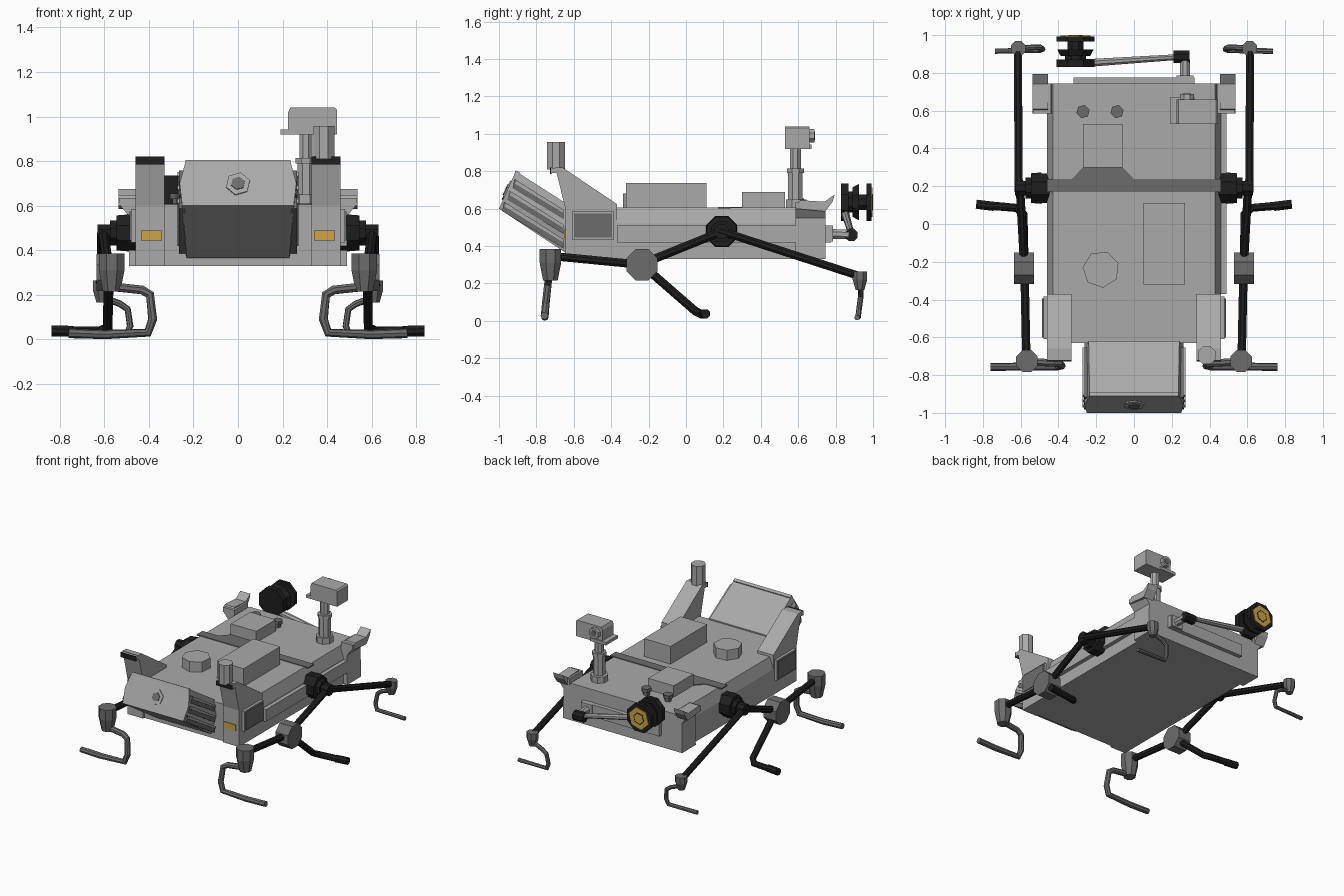
import bpy, bmesh, math
from mathutils import Vector


def material(name, r, g, b):
    m = bpy.data.materials.new(name)
    m.diffuse_color = (r, g, b, 1)
    return m


LIGHT = material("light_grey", 0.40, 0.40, 0.40)
MID = material("mid_grey", 0.15, 0.15, 0.15)
BLACK = material("black", 0.013, 0.013, 0.013)
GOLD = material("gold", 0.62, 0.37, 0.06)


def finish(name, bm, mat):
    bmesh.ops.recalc_face_normals(bm, faces=bm.faces)
    me = bpy.data.meshes.new(name)
    bm.to_mesh(me)
    bm.free()
    me.materials.append(mat)
    ob = bpy.data.objects.new(name, me)
    bpy.context.collection.objects.link(ob)
    return ob


def prism(name, pts, axis, lo, hi, mat):
    """Extrude a 2D profile along axis: x uses (y,z), y uses (x,z), z uses (x,y)."""
    put = {"x": lambda a, b, t: (t, a, b),
           "y": lambda a, b, t: (a, t, b),
           "z": lambda a, b, t: (a, b, t)}[axis]
    bm = bmesh.new()
    rings = [[bm.verts.new(put(a, b, t)) for a, b in pts] for t in (lo, hi)]
    n = len(pts)
    for r in rings:
        bm.faces.new(r)
    for i in range(n):
        j = (i + 1) % n
        bm.faces.new((rings[0][i], rings[0][j], rings[1][j], rings[1][i]))
    return finish(name, bm, mat)


def box(name, x0, x1, y0, y1, z0, z1, mat):
    return prism(name, [(x0, y0), (x1, y0), (x1, y1), (x0, y1)], "z", z0, z1, mat)


def tube(name, path, radii, mat, n=8):
    """Sweep an n-gon along a path, one radius for all points or one each."""
    path = [Vector(p) for p in path]
    if not isinstance(radii, (list, tuple)):
        radii = [radii] * len(path)
    bm = bmesh.new()
    rings = []
    ref = (path[-1] - path[0]).orthogonal().normalized()
    for i, p in enumerate(path):
        d = Vector()
        if i and (p - path[i - 1]).length > 1e-6:
            d += (p - path[i - 1]).normalized()
        if i < len(path) - 1 and (path[i + 1] - p).length > 1e-6:
            d += (path[i + 1] - p).normalized()
        d.normalize()
        ref = (ref - d * ref.dot(d)).normalized()
        side = d.cross(ref)
        rings.append([bm.verts.new(p + radii[i] * (ref * math.cos(a) + side * math.sin(a)))
                      for a in (2 * math.pi * (k + 0.5) / n for k in range(n))])
    for a, b in zip(rings, rings[1:]):
        for k in range(n):
            j = (k + 1) % n
            bm.faces.new((a[k], a[j], b[j], b[k]))
    bm.faces.new(rings[0])
    bm.faces.new(rings[-1])
    return finish(name, bm, mat)


def hull(name, pts, mat):
    bm = bmesh.new()
    for p in pts:
        bm.verts.new(p)
    bmesh.ops.convex_hull(bm, input=bm.verts)
    bmesh.ops.dissolve_limit(bm, angle_limit=0.02, verts=bm.verts, edges=bm.edges)
    return finish(name, bm, mat)


# Main body with slightly chamfered deck edges
prism("body", [(-0.46, 0.33), (0.46, 0.33), (0.46, 0.52), (0.43, 0.605),
               (-0.43, 0.605), (-0.46, 0.52)], "y", -0.63, 0.745, LIGHT)
box("side_ledge", 0.45, 0.49, -0.37, 0.59, 0.42, 0.51, LIGHT)
box("rear_plate", -0.32, 0.32, 0.74, 0.775, 0.42, 0.51, LIGHT)

# Deck equipment
box("deck_box_small", -0.27, -0.06, 0.30, 0.53, 0.60, 0.69, LIGHT)
box("deck_box_large", 0.05, 0.27, -0.32, 0.11, 0.60, 0.737, LIGHT)
tube("deck_drum", [(-0.175, -0.24, 0.60), (-0.175, -0.24, 0.68)], 0.098, LIGHT, 7)
for x in (-0.27, -0.09):
    tube("deck_stud", [(x, 0.595, 0.60), (x, 0.595, 0.63)], 0.025, MID, 6)
    tube("deck_stud_cap", [(x, 0.595, 0.63), (x, 0.595, 0.655)], 0.036, MID, 6)
prism("deck_band", [(-0.46, 0.17), (0.46, 0.17), (0.46, 0.238), (0.0, 0.238),
                    (-0.06, 0.30), (-0.27, 0.30), (-0.33, 0.238), (-0.46, 0.238)],
      "z", 0.602, 0.61, MID)

# Tilted finned power unit at the front
unit = []
for s in (-1, 1):
    unit += [(s * 0.235, -0.91, 0.80), (s * 0.262, -0.955, 0.70), (s * 0.25, -1.0, 0.60),
             (s * 0.24, -0.62, 0.615), (s * 0.262, -0.63, 0.50), (s * 0.23, -0.645, 0.365)]
hull("power_unit", unit, LIGHT)
for s in (-1, 1):
    for t in (0.14, 0.47, 0.8):
        y, z = -0.905 - 0.085 * t, 0.785 - 0.185 * t
        for label, w, d, x1, mat in (("slot", 0.05, 0.0, 0.264, MID),
                                     ("fin", 0.018, 0.012, 0.272, LIGHT)):
            yb, zb = -0.655, z - 0.63 * (-0.655 - y)
            prism("power_unit_" + label,
                  [(y + d, z - d * 0.63), (yb, zb), (yb, zb - w), (y + d - 0.01, z - d * 0.63 - w)],
                  "x", s * 0.235, s * x1, mat)
face_n = Vector((0, -0.91, 0.41))
mid = Vector((0, -0.952, 0.695))
tube("unit_boss", [mid - face_n * 0.01, mid + face_n * 0.012], 0.056, LIGHT, 6)
tube("unit_boss_core", [mid, mid + face_n * 0.017], 0.032, MID, 6)
hull("unit_top_trim", [(x, y, z) for x in (-0.235, 0.235)
                       for y, z in ((-0.91, 0.805), (-0.918, 0.785), (-0.89, 0.795), (-0.895, 0.775))], LIGHT)

for s in (-1, 1):
    # Front towers, lamps and side panels
    prism("front_tower", [(-0.645, 0.33), (-0.37, 0.33), (-0.37, 0.625), (-0.66, 0.82),
                          (-0.70, 0.82), (-0.69, 0.785), (-0.645, 0.60)],
          "x", s * 0.33, s * 0.46, LIGHT)
    box("tower_lip", s * 0.33, s * 0.46, -0.722, -0.66, 0.79, 0.817, LIGHT)
    box("tower_dark_edge", s * 0.33, s * 0.46, -0.727, -0.72, 0.785, 0.82, BLACK)
    box("front_lamp", s * 0.34, s * 0.435, -0.652, -0.644, 0.443, 0.488, GOLD)
    box("side_box", s * 0.45, s * 0.48, -0.61, -0.385, 0.435, 0.585, LIGHT)
    box("side_panel", s * 0.478, s * 0.486, -0.60, -0.395, 0.445, 0.575, MID)

    # Rear corner fenders with a flared top
    prism("rear_corner", [(s * 0.42, 0.33), (s * 0.49, 0.33), (s * 0.488, 0.55),
                          (s * 0.535, 0.61), (s * 0.535, 0.635), (s * 0.44, 0.635)],
          "y", 0.585, 0.745, LIGHT)
    prism("rear_flare", [(0.585, 0.60), (0.745, 0.585), (0.785, 0.64), (0.795, 0.675),
                         (0.74, 0.637), (0.61, 0.645)], "x", s * 0.455, s * 0.537, LIGHT)

    # Rocker pivot and suspension arms
    tube("rocker_pivot", [(s * x, 0.19, 0.478) for x in (0.44, 0.49, 0.49, 0.545, 0.545, 0.575)],
         [0.085, 0.085, 0.09, 0.085, 0.06, 0.06], BLACK, 8)
    tube("rocker_cap", [(s * 0.56, 0.19, 0.478), (s * 0.63, 0.19, 0.478)], 0.042, BLACK)
    tube("rear_arm", [(s * 0.61, 0.17, 0.485), (s * 0.615, 0.91, 0.245)], 0.023, BLACK)
    tube("centre_arm", [(s * 0.605, 0.21, 0.485), (s * 0.58, -0.235, 0.305)], 0.024, BLACK)
    tube("front_arm", [(s * 0.58, -0.235, 0.30), (s * 0.57, -0.70, 0.345)], 0.024, BLACK)
    tube("centre_hub", [(s * 0.53, -0.235, 0.30), (s * 0.635, -0.235, 0.30)], 0.09, MID)

    # Middle leg
    tube("middle_leg", [(s * 0.58, -0.235, 0.30), (s * 0.585, 0.05, 0.052),
                        (s * 0.62, 0.085, 0.035), (s * 0.76, 0.097, 0.037)], 0.023, BLACK)
    tube("middle_foot_tip", [(s * 0.74, 0.093, 0.037), (s * 0.835, 0.105, 0.038)], 0.026, BLACK)

    # Front leg: steering hub and hooked foot
    tube("front_hub", [(s * 0.567, -0.725, z) for z in (0.385, 0.31, 0.215)],
         [0.062, 0.062, 0.042], MID)
    tube("front_leg", [(s * 0.55, -0.73, 0.235), (s * 0.43, -0.735, 0.222), (s * 0.395, -0.738, 0.20),
                       (s * 0.383, -0.75, 0.09), (s * 0.405, -0.755, 0.03), (s * 0.60, -0.755, 0.022),
                       (s * 0.76, -0.757, 0.028)], 0.021, MID)

    # Rear leg: steering hub and hooked foot
    tube("rear_hub", [(s * 0.612, 0.93, z) for z in (0.265, 0.22, 0.165)],
         [0.042, 0.042, 0.025], MID)
    tube("rear_leg", [(s * 0.61, 0.93, 0.19), (s * 0.53, 0.935, 0.16), (s * 0.495, 0.935, 0.135),
                      (s * 0.484, 0.925, 0.06), (s * 0.50, 0.92, 0.02), (s * 0.735, 0.915, 0.018)],
         0.015, MID)

# Antenna can on one tower
tube("antenna_can", [(0.385, -0.695, 0.81), (0.385, -0.695, 0.957)], 0.051, LIGHT, 8)

# Camera mast
tube("mast_base", [(0.30, 0.59, 0.60), (0.30, 0.59, 0.65)], 0.06, LIGHT)
tube("mast", [(0.305, 0.585, z) for z in (0.64, 0.79, 0.79, 0.815, 0.815, 0.93)],
     [0.042, 0.042, 0.05, 0.05, 0.032, 0.032], LIGHT)
prism("camera_head", [(0.225, 0.92), (0.445, 0.92), (0.445, 1.03), (0.435, 1.04),
                      (0.235, 1.04), (0.225, 1.02)], "y", 0.53, 0.66, LIGHT)
box("camera_shelf", 0.19, 0.32, 0.53, 0.67, 0.92, 0.942, LIGHT)
tube("camera_lens", [(0.28, 0.65, 0.99), (0.28, 0.687, 0.99)], 0.04, LIGHT)
tube("camera_glass", [(0.28, 0.685, 0.99), (0.28, 0.691, 0.99)], 0.024, MID)

# Rear instrument arm
box("arm_mount", 0.225, 0.315, 0.77, 0.785, 0.425, 0.51, LIGHT)
tube("arm_shoulder", [(0.27, 0.775, 0.465), (0.27, 0.87, 0.462)], 0.028, LIGHT)
tube("arm_elbow", [(0.21, 0.885, 0.46), (0.295, 0.885, 0.46)], 0.036, BLACK)
tube("arm_link", [(0.25, 0.885, 0.465), (-0.25, 0.852, 0.57)], [0.016, 0.022], LIGHT)

# Tool turret: stacked black flanges with a gold end plate
for y0, y1, r0, r1 in ((0.83, 0.87, 0.108, 0.108), (0.87, 0.895, 0.06, 0.06),
                       (0.89, 0.925, 0.085, 0.105), (0.925, 0.97, 0.045, 0.045),
                       (0.965, 0.993, 0.108, 0.108)):
    tube("turret_flange", [(-0.31, y0, 0.635), (-0.31, y1, 0.635)], [r0, r1], BLACK, 8)
tube("turret_gold_plate", [(-0.31, 0.99, 0.635), (-0.31, 0.998, 0.635)], 0.082, GOLD, 6)
tube("turret_black_ring", [(-0.31, 0.99, 0.635), (-0.31, 0.999, 0.635)], 0.046, BLACK, 6)
tube("turret_gold_core", [(-0.31, 0.99, 0.635), (-0.31, 1.0, 0.635)], 0.038, GOLD, 6)
